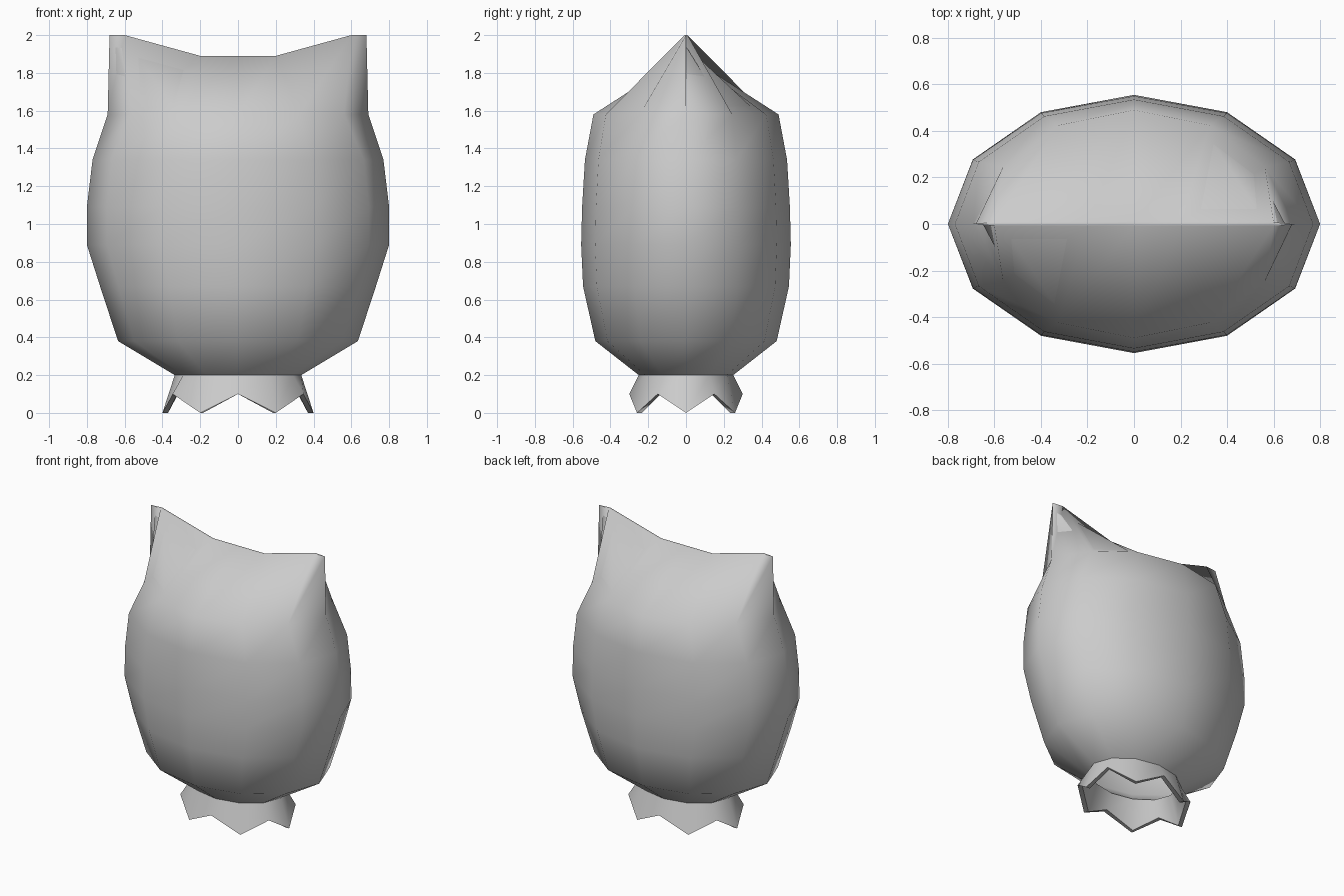
import bpy, bmesh, math

if "Cube" in bpy.data.objects:
    bpy.data.objects.remove(bpy.data.objects["Cube"])

N = 12          # sides of the oval cross-section
WALL = 0.03     # wall thickness


def oval(rx, ry, z, zig=0.0, side=0.0):
    """Oval ring; zig raises every other point, side pushes out the x ends."""
    pts = []
    for i in range(N):
        a = 2 * math.pi * i / N
        x = (rx + (side if i % 6 == 0 else 0)) * math.cos(a)
        pts.append((x, ry * math.sin(a), z + (zig if i % 2 else 0)))
    return pts


def pinched(y, drop, inset):
    """Flattened top seam with a raised corner at each end."""
    seam = [(0.68, 2.0), (0.6, 2.0), (0.2, 1.89), (0.0, 1.89)]
    pts = []
    for i in range(N):
        k = i % 6
        x, z = seam[min(k, 6 - k)] if i % 6 else seam[0]
        sx = 1 if math.cos(2 * math.pi * i / N) > 0 else -1
        s = math.sin(2 * math.pi * i / N)
        sy = 0 if k == 0 else (1 if s > 0 else -1)
        pts.append((sx * max(0, x - inset), sy * y, z - drop))
    return pts


# z, half width, half depth of the body
BODY = [(0.2, 0.335, 0.25), (0.38, 0.635, 0.48), (0.67, 0.73, 0.545),
        (0.89, 0.8, 0.555), (1.09, 0.8, 0.55), (1.34, 0.77, 0.535)]

# inner surface from the top down, round the zigzag hem, then outer surface up
rings = [pinched(0.002, 0.06, 0.03), oval(0.64 - WALL, 0.49 - WALL, 1.57, side=0.03)]
rings += [oval(rx - WALL, ry - WALL, z) for z, rx, ry in reversed(BODY)]
rings += [oval(0.4 - WALL, 0.3 - WALL, 0.0, zig=0.1), oval(0.4, 0.3, 0.0, zig=0.1)]
rings += [oval(rx, ry, z) for z, rx, ry in BODY]
rings += [oval(0.65, 0.49, 1.58, side=0.04), pinched(0.008, 0, 0)]

bm = bmesh.new()
loops = [[bm.verts.new(p) for p in r] for r in rings]
for a, b in zip(loops, loops[1:]):
    for i in range(N):
        j = (i + 1) % N
        bm.faces.new((a[i], a[j], b[j], b[i]))

# close both seams across the pinch
for r in (loops[0], loops[-1]):
    for i in range(6):
        quad = [r[i], r[i + 1], r[(N - i - 1) % N], r[(N - i) % N]]
        bm.faces.new(list(dict.fromkeys(quad)))
bmesh.ops.recalc_face_normals(bm, faces=bm.faces)

mesh = bpy.data.meshes.new("pinched_pouch")
bm.to_mesh(mesh)
bm.free()
pouch = bpy.data.objects.new("pinched_pouch", mesh)
bpy.context.collection.objects.link(pouch)
bpy.context.view_layer.objects.active = pouch
pouch.select_set(True)
bpy.ops.object.shade_smooth_by_angle(angle=math.radians(65))
